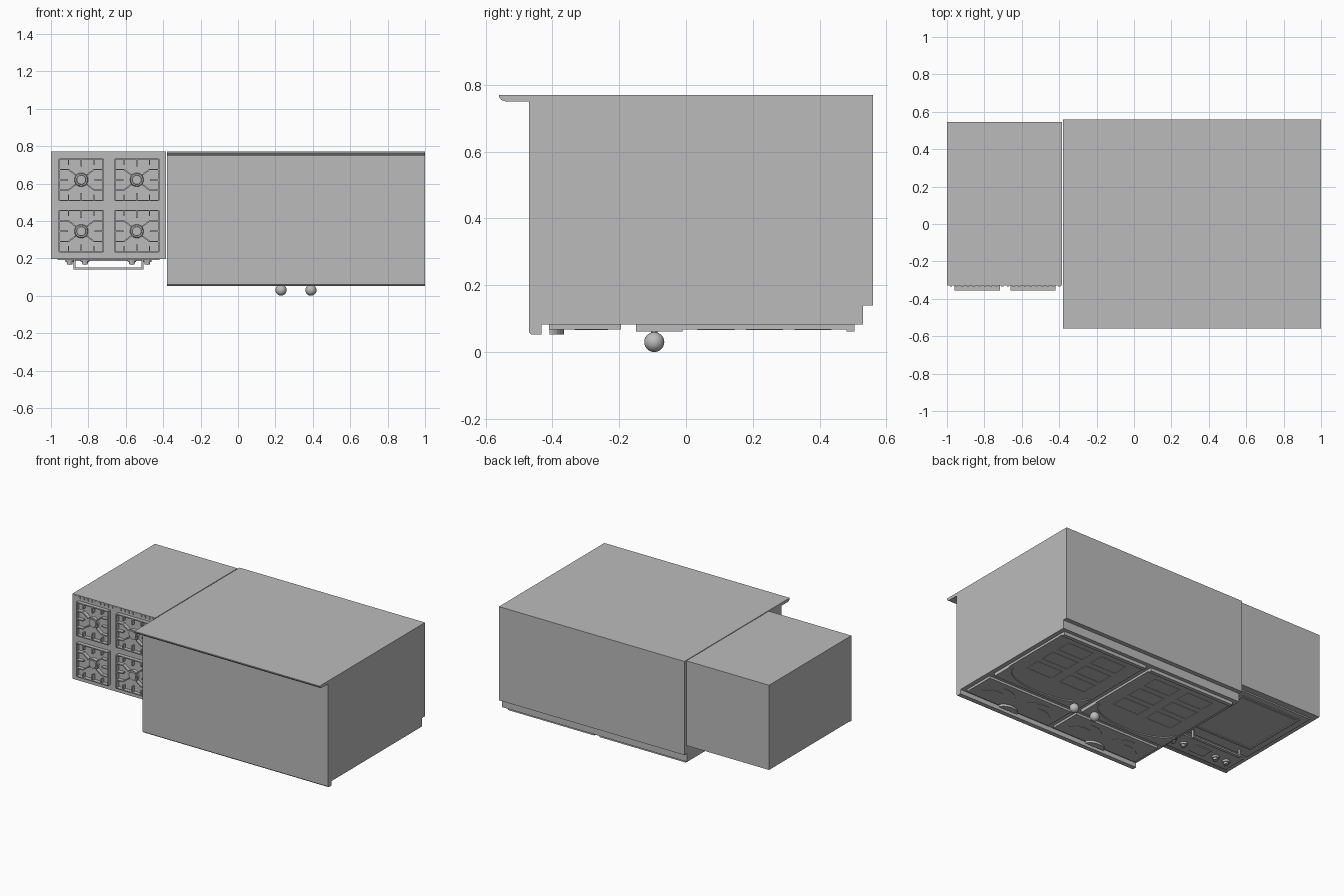
import bpy, bmesh, math
from mathutils import Matrix, Vector

cube = bpy.data.objects.get("Cube")
if cube:
    bpy.data.objects.remove(cube)

mat = bpy.data.materials.new("plain grey")
mat.use_nodes = True
GREY = (0.5, 0.5, 0.5, 1)
mat.diffuse_color = GREY
mat.node_tree.nodes["Principled BSDF"].inputs["Base Color"].default_value = GREY


def finish(name, bm, smooth=False):
    bmesh.ops.recalc_face_normals(bm, faces=bm.faces)
    me = bpy.data.meshes.new(name)
    bm.to_mesh(me)
    bm.free()
    me.materials.append(mat)
    ob = bpy.data.objects.new(name, me)
    bpy.context.collection.objects.link(ob)
    if smooth:
        bpy.ops.object.select_all(action='DESELECT')
        ob.select_set(True)
        bpy.context.view_layer.objects.active = ob
        bpy.ops.object.shade_smooth_by_angle(angle=math.radians(40))
    return ob


def add_box(bm, x0, x1, y0, y1, z0, z1):
    m = Matrix.Translation(((x0 + x1) / 2, (y0 + y1) / 2, (z0 + z1) / 2))
    bmesh.ops.create_cube(bm, size=1, matrix=m @ Matrix.Diagonal((x1 - x0, y1 - y0, z1 - z0, 1)))


def box(name, *dims):
    bm = bmesh.new()
    add_box(bm, *dims)
    return finish(name, bm)


def add_prism(bm, points, offset):
    """Extrude a closed 3D outline along an offset."""
    face = bm.faces.new([bm.verts.new(p) for p in points])
    new = bmesh.ops.extrude_face_region(bm, geom=[face])["geom"]
    bmesh.ops.translate(bm, vec=offset, verts=[v for v in new if isinstance(v, bmesh.types.BMVert)])


def prism(name, points, offset):
    bm = bmesh.new()
    add_prism(bm, points, offset)
    return finish(name, bm)


def add_cyl(bm, centre, r1, r2, depth, axis, seg=20):
    rot = Vector((0, 0, 1)).rotation_difference(Vector(axis)).to_matrix().to_4x4()
    bmesh.ops.create_cone(bm, cap_ends=True, segments=seg, radius1=r1, radius2=r2,
                          depth=depth, matrix=Matrix.Translation(centre) @ rot)


def add_frame(bm, x0, x1, y0, y1, z0, z1, w):
    """Rectangular moulding lying in the xy plane."""
    add_box(bm, x0, x1, y0, y0 + w, z0, z1)
    add_box(bm, x0, x1, y1 - w, y1, z0, z1)
    add_box(bm, x0, x0 + w, y0 + w, y1 - w, z0, z1)
    add_box(bm, x1 - w, x1, y0 + w, y1 - w, z0, z1)


# Cabinet carcass with worktop nosing, splashback and toe recess
section = [(-.56, .77), (-.56, .764), (-.553, .755), (-.54, .75), (-.47, .75), (-.47, .06),
           (-.463, .053), (-.433, .053), (-.433, .083), (.53, .083), (.53, .14), (.56, .14), (.56, .77)]
prism("cabinet_body", [(-.38, y, z) for y, z in section], (1.38, 0, 0))


# Cabinet doors and drawers
def door(side, x0, x1, knob_x):
    cx, half = (x0 + x1) / 2, (x1 - x0) / 2
    box(side + "_door", x0, x1, -.15, .505, .068, .084)
    box(side + "_door_bottom_rail", x0, x1, .48, .505, .061, .068)
    # arched top rail
    arch = [(cx + (half - .03) * math.cos(t), -.01 - .12 * math.sin(t))
            for t in [math.pi * i / 16 for i in range(17)]]
    outline = [(x0, -.01), (x0, -.15), (x1, -.15), (x1, -.01)] + arch
    prism(side + "_door_arched_rail", [(x, y, .061) for x, y in outline], (0, 0, .008))
    # two by three small panels
    bm = bmesh.new()
    for i in (-1, 1):
        for j in range(3):
            px, py = cx + i * half * .4, .09 + j * .145
            add_frame(bm, px - .1, px + .1, py - .055, py + .055, .0665, .069, .008)
    finish(side + "_door_panels", bm)
    # round knob
    bm = bmesh.new()
    bmesh.ops.create_uvsphere(bm, u_segments=24, v_segments=14, radius=.03,
                              matrix=Matrix.Translation((knob_x, -.095, .03)))
    add_cyl(bm, (knob_x, -.095, .06), .01, .01, .02, (0, 0, 1))
    finish(side + "_door_knob", bm, True)


def drawer(side, x0, x1):
    cx = (x0 + x1) / 2
    box(side + "_drawer", x0, x1, -.41, -.195, .068, .084)
    # half-round pull
    arc = [(cx + .07 * math.cos(t), -.408 + .043 * math.sin(t), .053)
           for t in [math.pi * i / 12 for i in range(13)]]
    prism(side + "_drawer_pull", arc, (0, 0, .016))
    # leaf ornaments
    bm = bmesh.new()
    for s in (-1, 1):
        for dx, y, tilt in ((.11, -.26, .35), (.2, -.31, -.3)):
            pts = []
            for i in range(16):
                t = 2 * math.pi * i / 16
                u, v = .07 * math.cos(t), .02 * math.sin(t) * abs(math.sin(t))
                pts.append((cx + s * (dx + u * math.cos(tilt) - v * math.sin(tilt)),
                            y + u * math.sin(tilt) + v * math.cos(tilt), .0655))
            add_prism(bm, pts, (0, 0, .004))
    finish(side + "_drawer_leaves", bm)


for side, x0, x1, kx in (("left", .33, .97, .39), ("right", -.35, .29, .23)):
    door(side, x0, x1, kx)
    drawer(side, x0, x1)

# Stove body, hob plate and vent teeth
box("stove_body", -1, -.385, -.31, .545, .2, .77)
box("stove_hob", -1, -.385, -.33, -.31, .197, .77)
bm = bmesh.new()
for i in range(20):
    x = -.985 + i * .0305
    add_box(bm, x, x + .012, -.334, -.329, .75, .765)
finish("stove_vents", bm)

# Burners with their grates
G0, G1 = -.355, -.329


def bar(bm, a, b, w=.007, y0=G0, y1=G1):
    """Straight grate bar between two xz points."""
    a, b = Vector(a), Vector(b)
    d = (b - a).normalized() * w / 2
    n = Vector((-d.y, d.x))
    add_prism(bm, [(p.x, y0, p.y) for p in (a + n, b + n, b - n, a - n)], (0, y1 - y0, 0))


for number, (cx, cz) in enumerate([(x, z) for x in (-.838, -.541) for z in (.345, .62)], 1):
    bm = bmesh.new()
    hx, hz = .117, .111
    for s in (-1, 1):
        bar(bm, (cx - hx, cz + s * hz), (cx + hx, cz + s * hz))
        bar(bm, (cx + s * hx, cz - hz), (cx + s * hx, cz + hz))
        bar(bm, (cx, cz + s * hz), (cx, cz + s * .07))
        bar(bm, (cx + s * hx, cz), (cx + s * .07, cz))
        for t in (-1, 1):
            bar(bm, (cx + s * hx, cz + t * .055), (cx + s * .068, cz + t * .055))
            bar(bm, (cx + s * .07, cz + t * .056), (cx + s * .03, cz + t * .026))
            bar(bm, (cx + s * .068, cz + t * hz), (cx + s * .068, cz + t * .08))
    finish("grate_%d" % number, bm)
    bm = bmesh.new()
    add_cyl(bm, (cx, -.336, cz), .037, .033, .014, (0, -1, 0))
    add_cyl(bm, (cx, -.345, cz), .026, .024, .008, (0, -1, 0))
    finish("burner_%d" % number, bm, True)

# Oven door with window moulding
box("oven_door", -.965, -.42, -.09, .5, .191, .201)
bm = bmesh.new()
add_frame(bm, -.92, -.465, -.01, .46, .186, .192, .014)
finish("oven_window_frame", bm)
arc = [(-.6925 + .21 * math.cos(t), .44 - .05 * math.sin(t)) for t in
       [math.pi * i / 12 for i in range(13)]]
prism("oven_window_arch", [(x, y, .188) for x, y in arc], (0, 0, .004))

# Oven handle
bm = bmesh.new()
add_box(bm, -.88, -.505, -.065, -.045, .14, .15)
for x in (-.88, -.515):
    add_box(bm, x, x + .01, -.065, -.045, .15, .192)
finish("oven_handle", bm)

# Control panel, display and knobs
box("control_panel", -.965, -.42, -.29, -.13, .191, .201)
box("control_display", -.75, -.635, -.25, -.17, .185, .192)
for number, x in enumerate((-.9, -.818, -.567, -.485), 1):
    bm = bmesh.new()
    add_cyl(bm, (x, -.21, .185), .024, .022, .012, (0, 0, -1))
    add_cyl(bm, (x, -.21, .174), .016, .014, .016, (0, 0, -1))
    add_box(bm, x - .004, x + .004, -.228, -.192, .163, .176)
    finish("control_knob_%d" % number, bm, True)
